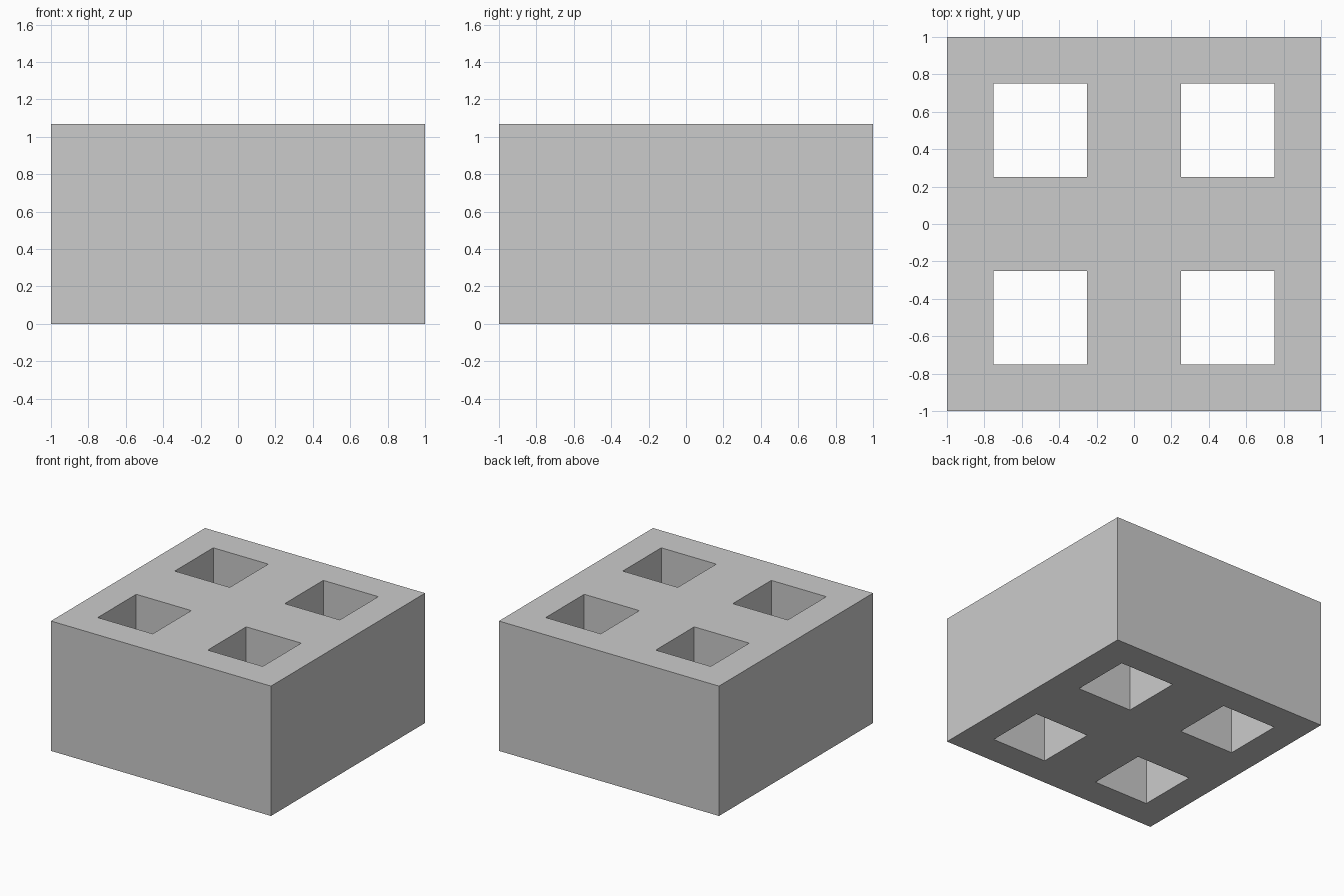
import bpy, bmesh

if "Cube" in bpy.data.objects:
    bpy.data.objects.remove(bpy.data.objects["Cube"])

HEIGHT = 1.067
LINES = [-1.0, -0.75, -0.25, 0.25, 0.75, 1.0]  # hole edges along x and y

bm = bmesh.new()

# Bottom plate: 5 x 5 cells, leaving out the four square holes
verts = [[bm.verts.new((x, y, 0)) for y in LINES] for x in LINES]
for i in range(5):
    for j in range(5):
        if i % 2 and j % 2:
            continue
        bm.faces.new((verts[i][j], verts[i + 1][j],
                      verts[i + 1][j + 1], verts[i][j + 1]))

# Raise the plate into a block with through-holes
result = bmesh.ops.extrude_face_region(bm, geom=bm.faces[:], use_keep_orig=True)
top = [g for g in result["geom"] if isinstance(g, bmesh.types.BMVert)]
bmesh.ops.translate(bm, verts=top, vec=(0, 0, HEIGHT))
bmesh.ops.recalc_face_normals(bm, faces=bm.faces[:])

mesh = bpy.data.meshes.new("block_with_square_holes")
bm.to_mesh(mesh)
bm.free()
block = bpy.data.objects.new("block_with_square_holes", mesh)
bpy.context.collection.objects.link(block)
